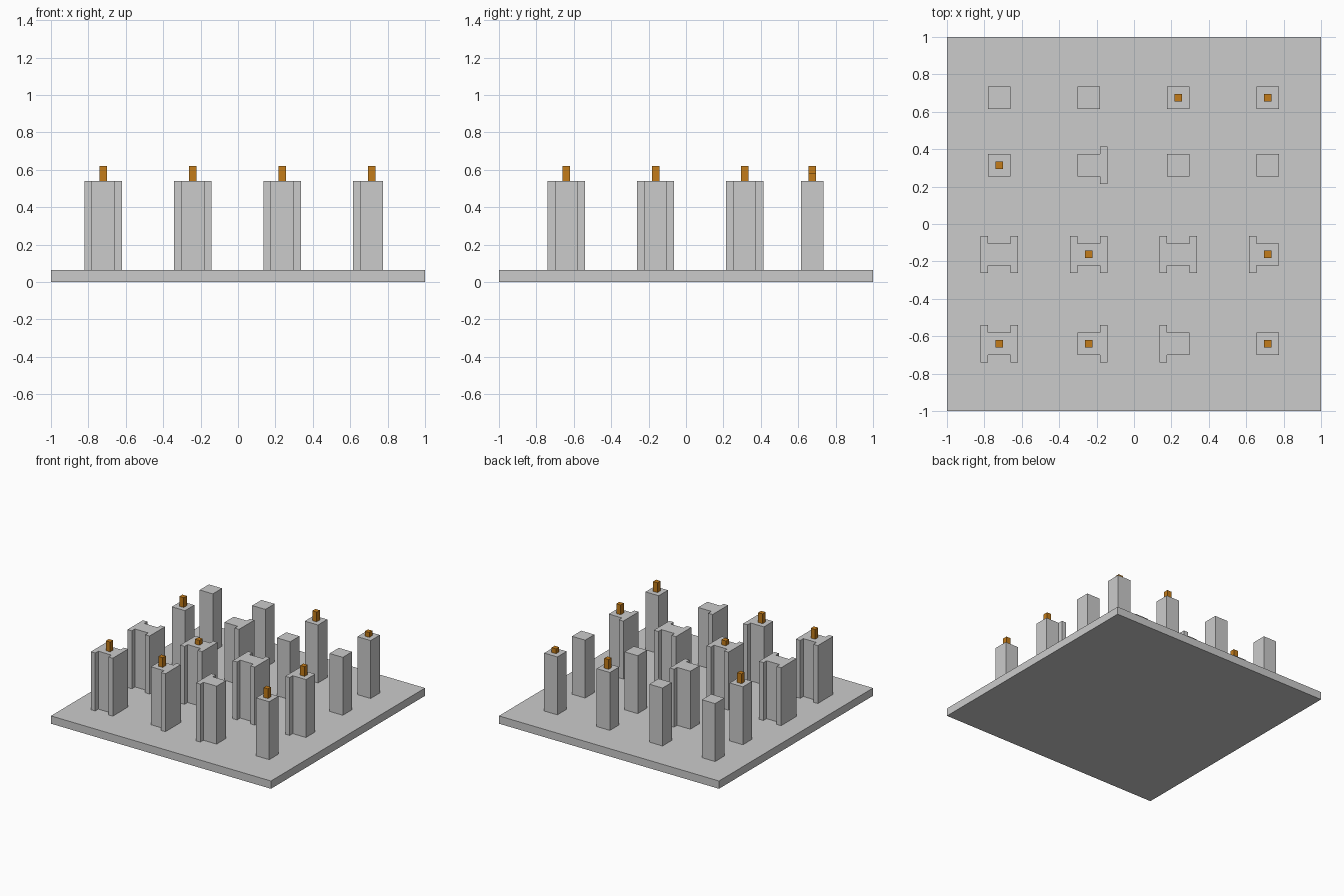
import bpy, bmesh

if "Cube" in bpy.data.objects:
    bpy.data.objects.remove(bpy.data.objects["Cube"])

COLS = [-0.72, -0.242, 0.236, 0.714]
ROWS = [-0.64, -0.163, 0.315, 0.676]
BASE, TOP = 0.064, 0.54
CORE, WING, REACH = 0.06, 0.10, 0.10  # core half-width, wing outer x, wing half-length

# Per row, front to back: L/R = wing on that side, T/S = tall/short cap
LAYOUT = [
    ["LRT", "RT", "L", "T"],
    ["LR", "LRS", "LR", "LT"],
    ["T", "R", "", ""],
    ["", "", "T", "S"],
]


def prism(name, outline, z0, z1, material=None):
    """Extrude a counter-clockwise outline from z0 to z1."""
    bm = bmesh.new()
    face = bm.faces.new([bm.verts.new((x, y, z0)) for x, y in outline])
    ext = bmesh.ops.extrude_face_region(bm, geom=[face])
    verts = [v for v in ext["geom"] if isinstance(v, bmesh.types.BMVert)]
    bmesh.ops.translate(bm, verts=verts, vec=(0, 0, z1 - z0))
    bmesh.ops.recalc_face_normals(bm, faces=bm.faces[:])
    mesh = bpy.data.meshes.new(name)
    bm.to_mesh(mesh)
    bm.free()
    obj = bpy.data.objects.new(name, mesh)
    bpy.context.collection.objects.link(obj)
    if material:
        mesh.materials.append(material)
    return obj


def square(cx, cy, h):
    return [(cx - h, cy - h), (cx + h, cy - h), (cx + h, cy + h), (cx - h, cy + h)]


def tower_outline(cx, cy, code):
    """Square core, with a long thin flange on each winged side."""
    c, w, r = CORE, WING, REACH
    right = [(c, -c), (c, c)]
    if "R" in code:
        right = [(c, -c), (c, -r), (w, -r), (w, r), (c, r), (c, c)]
    left = [(-c, c), (-c, -c)]
    if "L" in code:
        left = [(-c, c), (-c, r), (-w, r), (-w, -r), (-c, -r), (-c, -c)]
    return [(cx + x, cy + y) for x, y in right + left]


brown = bpy.data.materials.new("brown")
brown.diffuse_color = (0.55, 0.2, 0.01, 1)
brown.use_nodes = True
brown.node_tree.nodes["Principled BSDF"].inputs["Base Color"].default_value = brown.diffuse_color

# Base plate
prism("base_plate", square(0, 0, 1), 0, BASE)

# Towers and their brown caps
for j, row in enumerate(LAYOUT):
    for i, code in enumerate(row):
        x, y = COLS[i], ROWS[j]
        prism(f"tower_{j}_{i}", tower_outline(x, y, code), BASE, TOP)
        if "T" in code or "S" in code:
            height = 0.08 if "T" in code else 0.04
            prism(f"cap_{j}_{i}", square(x, y, 0.02), TOP, TOP + height, brown)
